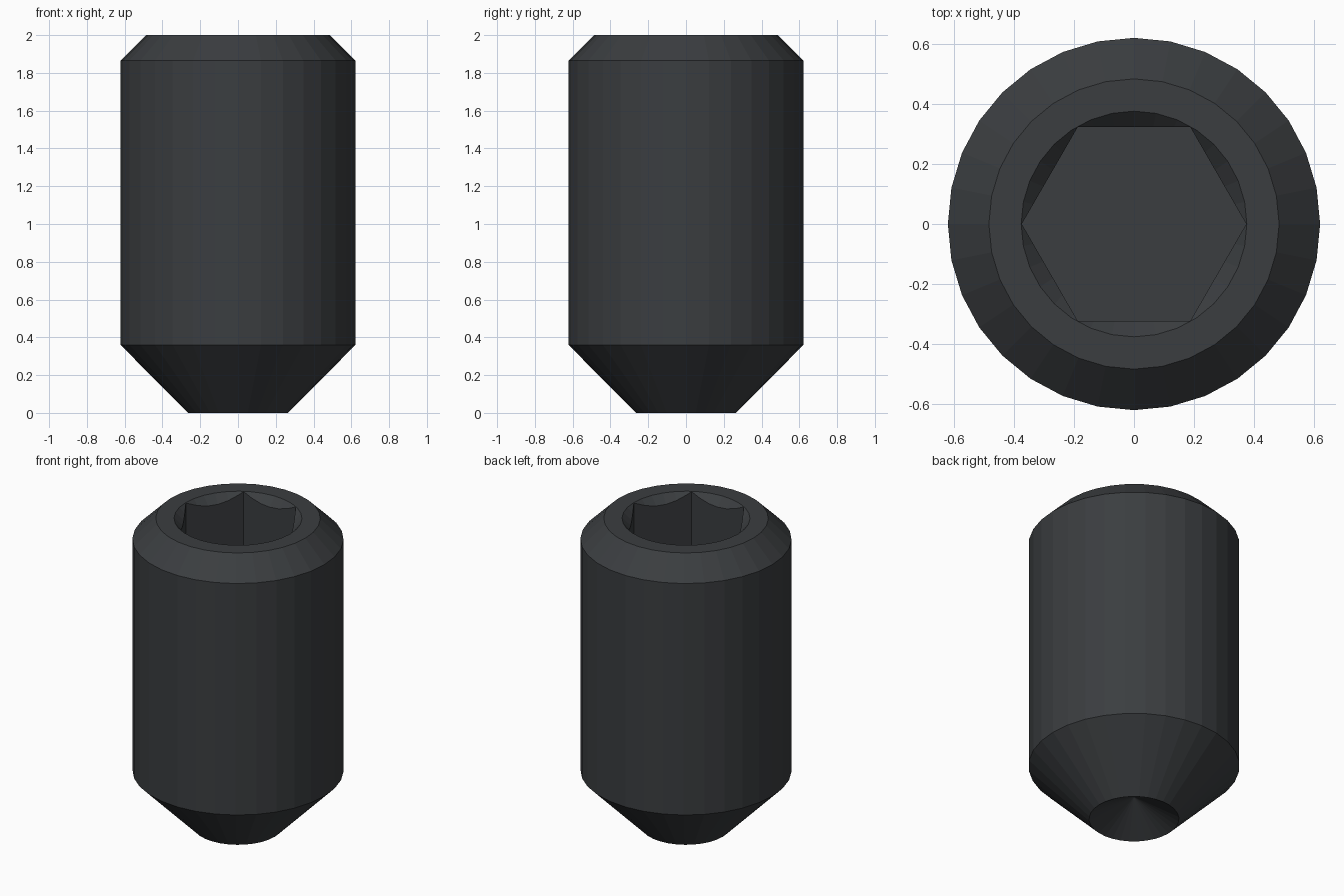
import bpy, bmesh
from math import cos, sin, tau

if "Cube" in bpy.data.objects:
    bpy.data.objects.remove(bpy.data.objects["Cube"])


def lathe(name, profile, sides):
    """Closed solid of revolution; profile runs from axis to axis as (radius, z)."""
    bm = bmesh.new()
    rings = []
    for r, z in profile:
        if r == 0:
            rings.append([bm.verts.new((0, 0, z))] * sides)
        else:
            rings.append([bm.verts.new((r * cos(tau * i / sides), r * sin(tau * i / sides), z))
                          for i in range(sides)])
    for a, b in zip(rings, rings[1:]):
        for i in range(sides):
            j = (i + 1) % sides
            quad = [a[i], a[j], b[j], b[i]]
            bm.faces.new(list(dict.fromkeys(quad)))
    bmesh.ops.recalc_face_normals(bm, faces=bm.faces)
    mesh = bpy.data.meshes.new(name)
    bm.to_mesh(mesh)
    bm.free()
    obj = bpy.data.objects.new(name, mesh)
    bpy.context.collection.objects.link(obj)
    return obj


def cut(target, cutter):
    """Subtract the cutter, then discard it."""
    mod = target.modifiers.new("cut", 'BOOLEAN')
    mod.operation, mod.solver, mod.object = 'DIFFERENCE', 'EXACT', cutter
    bpy.context.view_layer.objects.active = target
    bpy.ops.object.modifier_apply(modifier=mod.name)
    bpy.data.objects.remove(cutter)


# Screw body: conical cup in the tip, 45 degree chamfers at both ends
body = lathe("set_screw_body", [(0, 0.15), (0.265, 0), (0.622, 0.36),
                                (0.622, 1.865), (0.485, 2), (0, 2)], 32)
mat = bpy.data.materials.new("dark_steel")
mat.diffuse_color = (0.043, 0.047, 0.051, 1)
mat.use_nodes = True
mat.node_tree.nodes["Principled BSDF"].inputs["Base Color"].default_value = mat.diffuse_color
body.data.materials.append(mat)

# Hexagonal drive socket with corners on the x axis
cut(body, lathe("hex_socket_cutter", [(0, 1.15), (0.375, 1.15), (0.375, 2.2), (0, 2.2)], 6))

# Conical lead-in that leaves arcs on the socket walls
cut(body, lathe("socket_chamfer_cutter", [(0, 1.9), (0.277, 1.9), (0.427, 2.05), (0, 2.05)], 32))
